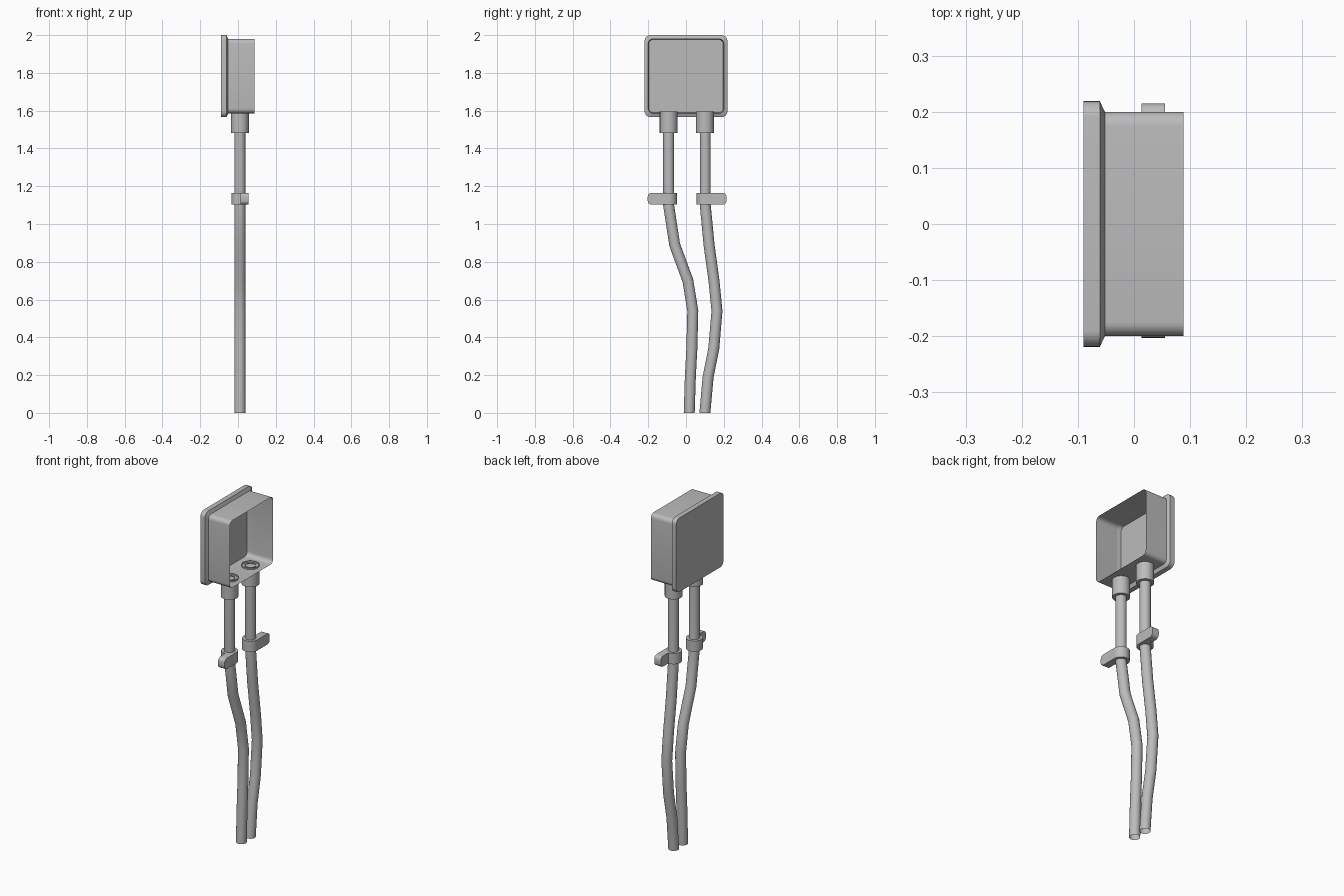
import bpy
import bmesh
from math import sin, cos, pi, atan2, radians

cube = bpy.data.objects.get("Cube")
if cube:
    bpy.data.objects.remove(cube, do_unlink=True)

grey = bpy.data.materials.new("plain grey")
grey.use_nodes = True
COLOR = (0.5, 0.5, 0.5, 1)
grey.diffuse_color = COLOR
grey.node_tree.nodes["Principled BSDF"].inputs["Base Color"].default_value = COLOR

AXIS_X = 0.01      # shared x of both cables
BOX_Z = 1.783      # centre height of the box


def loft(name, rings, cap_start=False, cap_end=False, flip=False):
    """Skin a list of closed rings of points into one smooth-shaded object."""
    bm = bmesh.new()
    loops = [[bm.verts.new(p) for p in ring] for ring in rings]
    n = len(loops[0])
    for a, b in zip(loops, loops[1:]):
        for i in range(n):
            j = (i + 1) % n
            bm.faces.new((a[i], a[j], b[j], b[i]))
    if cap_start:
        bm.faces.new(loops[0][::-1])
    if cap_end:
        bm.faces.new(loops[-1])
    if flip:
        bmesh.ops.reverse_faces(bm, faces=bm.faces[:])
    mesh = bpy.data.meshes.new(name)
    bm.to_mesh(mesh)
    bm.free()
    mesh.materials.append(grey)
    obj = bpy.data.objects.new(name, mesh)
    bpy.context.collection.objects.link(obj)
    bpy.ops.object.select_all(action="DESELECT")
    obj.select_set(True)
    bpy.context.view_layer.objects.active = obj
    bpy.ops.object.shade_smooth_by_angle(angle=radians(30))
    return obj


def rounded_ring(x, half_y, half_z, r, steps=6):
    """Rounded rectangle facing along x."""
    ring = []
    for k, (sy, sz) in enumerate(((1, 1), (-1, 1), (-1, -1), (1, -1))):
        for s in range(steps + 1):
            a = (k + s / steps) * pi / 2
            ring.append((x, sy * (half_y - r) + r * cos(a),
                         BOX_Z + sz * (half_z - r) + r * sin(a)))
    return ring


def circle(y, z, r, tilt=0, sides=24):
    """Circle around the cable, tilted in the y-z plane."""
    return [(AXIS_X + r * cos(a), y + r * sin(a) * cos(tilt), z - r * sin(a) * sin(tilt))
            for a in (2 * pi * i / sides for i in range(sides))]


# Box shell: flared rear flange and thin walls, open at the +x side
loft("box_shell", [rounded_ring(-0.09, 0.219, 0.217, 0.03),
                   rounded_ring(-0.061, 0.219, 0.217, 0.03),
                   rounded_ring(-0.052, 0.2, 0.197, 0.025),
                   rounded_ring(0.088, 0.2, 0.197, 0.025)], cap_start=True)

# Recessed panel inside the flange
loft("inner_panel", [rounded_ring(-0.078, 0.197, 0.194, 0.025),
                     rounded_ring(-0.052, 0.2, 0.197, 0.025)],
     cap_start=True, flip=True)


def cable(side, path):
    """Bent tube open at both ends, mitred at each bend."""
    rings = []
    for i, (y, z) in enumerate(path):
        tilt = 0
        if 0 < i < len(path) - 1:
            (y0, z0), (y1, z1) = path[i - 1], path[i + 1]
            tilt = atan2(y1 - y0, z1 - z0)
        rings.append(circle(y, z, 0.029, tilt))
    loft(side + "_cable", rings)


def fittings(side, y, out, reach):
    """Sleeve under the box and clamp with an outward tab."""
    loft(side + "_sleeve", [circle(y, 1.483, 0.029), circle(y, 1.483, 0.047),
                            circle(y, 1.595, 0.047)])
    loft(side + "_clamp_ring", [circle(y, 1.102, 0.045), circle(y, 1.165, 0.045)],
         cap_start=True, cap_end=True)
    # Tab profile in y-z with rounded outer corners, pushed along x
    r, low, high = 0.022, 1.102, 1.165
    profile = [(y, high), (y, low)]
    for centre_z, start in ((low + r, -pi / 2), (high - r, 0)):
        for s in range(6):
            a = start + s / 5 * pi / 2
            profile.append((reach + out * (r * cos(a) - r), centre_z + r * sin(a)))
    loft(side + "_clamp_tab", [[(x, py, pz) for py, pz in profile] for x in (0.013, 0.055)],
         cap_start=True, cap_end=True, flip=out < 0)


cable("front", [(0.017, 0), (0.023, 0.19), (0.031, 0.34), (0.036, 0.54), (0.01, 0.7),
                (-0.06, 0.89), (-0.092, 1.1), (-0.092, 1.59)])
cable("back", [(0.1, 0), (0.117, 0.19), (0.147, 0.34), (0.164, 0.54), (0.148, 0.7),
               (0.122, 0.89), (0.102, 1.1), (0.102, 1.59)])
fittings("front", -0.092, -1, -0.203)
fittings("back", 0.101, 1, 0.215)
